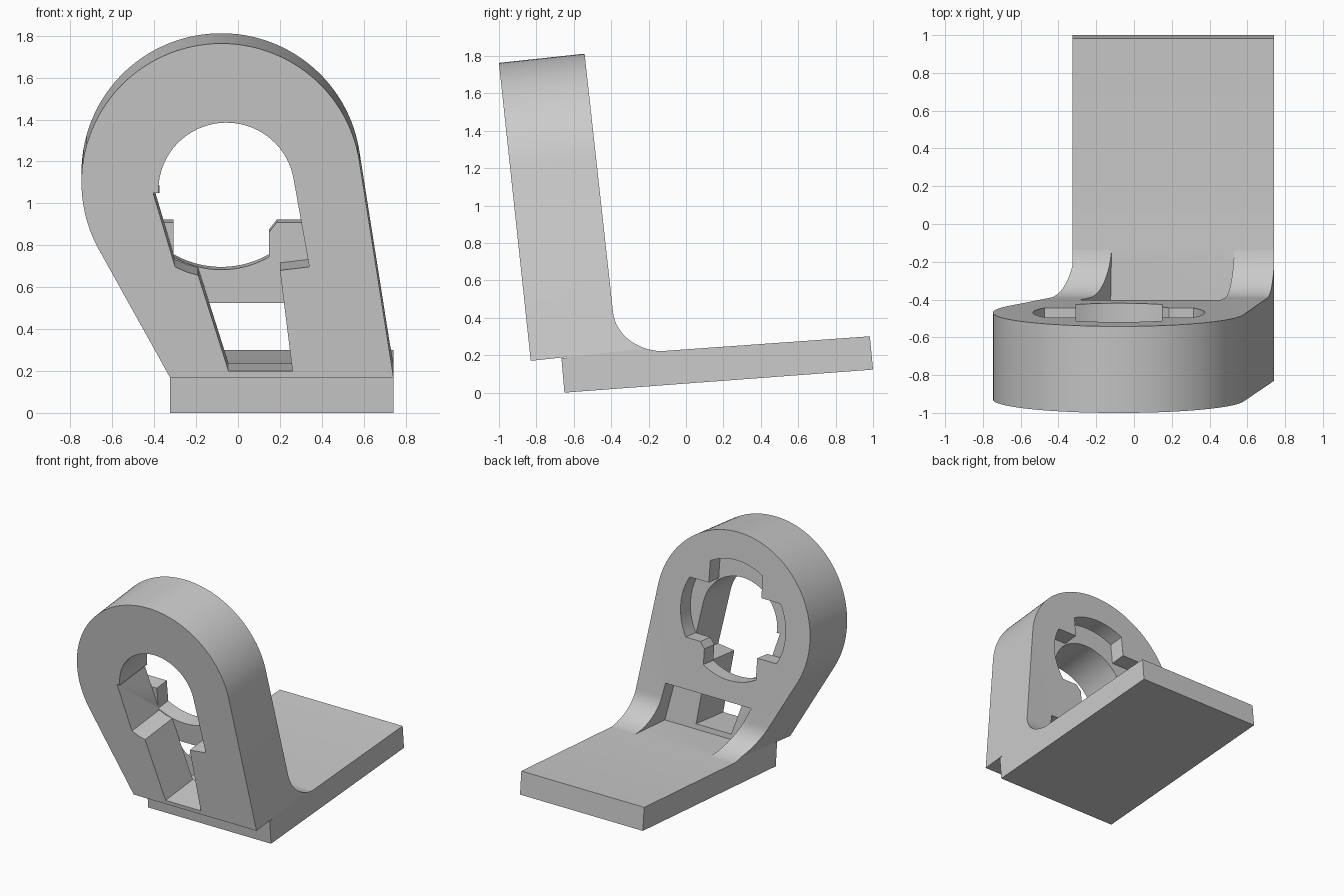
import bpy, bmesh, math
from mathutils import Matrix, Vector

if "Cube" in bpy.data.objects:
    bpy.data.objects.remove(bpy.data.objects["Cube"])

grey = bpy.data.materials.new("plain grey")
grey.use_nodes = True
grey.diffuse_color = (0.6, 0.6, 0.6, 1)
grey.node_tree.nodes["Principled BSDF"].inputs["Base Color"].default_value = (0.6, 0.6, 0.6, 1)

# Frame of the leaning upright: across, up the face, into the depth
lean = math.radians(6.1)
c, s = math.cos(lean), math.sin(lean)
UPRIGHT = Matrix(((1, 0, 0, 0), (0, -s, c, -0.83), (0, c, s, 0.17), (0, 0, 0, 1)))
# Frame of a side profile: y, z, extruded across x
SIDE = Matrix(((0, 0, 1, 0), (1, 0, 0, 0), (0, 1, 0, 0), (0, 0, 0, 1)))


def arc(cx, cy, r, a0, a1, n):
    steps = [math.radians(a0 + (a1 - a0) * i / n) for i in range(n + 1)]
    return [(cx + r * math.cos(a), cy + r * math.sin(a)) for a in steps]


def prism(name, outline, d0, d1, frame):
    bm = bmesh.new()
    face = bm.faces.new([bm.verts.new((u, v, d0)) for u, v in outline])
    ext = bmesh.ops.extrude_face_region(bm, geom=[face])
    moved = [g for g in ext["geom"] if isinstance(g, bmesh.types.BMVert)]
    bmesh.ops.translate(bm, verts=moved, vec=(0, 0, d1 - d0))
    bm.transform(frame)
    bmesh.ops.recalc_face_normals(bm, faces=bm.faces)
    mesh = bpy.data.meshes.new(name)
    bm.to_mesh(mesh)
    bm.free()
    mesh.materials.append(grey)
    obj = bpy.data.objects.new(name, mesh)
    bpy.context.collection.objects.link(obj)
    return obj


def combine(target, tool, operation):
    mod = target.modifiers.new(operation, "BOOLEAN")
    mod.operation, mod.object, mod.solver = operation, tool, "EXACT"
    bpy.context.view_layer.objects.active = target
    bpy.ops.object.modifier_apply(modifier=mod.name)
    bpy.data.objects.remove(tool)


# Upright: teardrop outline, trimmed by a side profile with the rear fillet
CX, CV, R = -0.08, 0.935, 0.667
outline = arc(CX, CV, R, 8.8, 208, 64)
outline += [(-0.325, 0), (-0.325, -0.2), (0.742, -0.2), (0.742, 0)]
bracket = prism("bracket", outline, -0.1, 1.2, UPRIGHT)

fillet_start, corner, fillet_end = Vector((-0.39, 0.43)), Vector((-0.365, 0.2)), Vector((-0.09, 0.222))
fillet = []
for i in range(17):
    t = i / 16
    w = 2 * t * (1 - t) * 0.72
    a, b = (1 - t) ** 2, t ** 2
    p = (fillet_start * a + corner * w + fillet_end * b) / (a + w + b)
    fillet.append((p.x, p.y))
top_front = UPRIGHT @ Vector((0, 1.8, 0))
top_back = UPRIGHT @ Vector((0, 1.8, 0.46))
side = [(top_front.y, top_front.z), (top_back.y, top_back.z)] + fillet
side += [(-0.09, 0.15), (-0.6, 0.1), (-0.64, 0.19), (-0.83, 0.17)]
combine(bracket, prism("side_trim", side, -1.2, 1.2, SIDE), "INTERSECT")

# Front keyhole opening, reaching back to the thin rear plate
PLATE = 0.34
keyhole = arc(-0.055, 0.897, 0.325, 10, 182, 36)
keyhole += [(-0.375, 0.885), (-0.405, 0.885), (-0.30, 0.53), (-0.245, 0.505), (-0.19, 0.49),
            (-0.045, 0.03), (0.26, 0.03), (0.20, 0.513), (0.34, 0.53)]
combine(bracket, prism("keyhole_cutter", keyhole, -0.2, PLATE, UPRIGHT), "DIFFERENCE")

# Rear round opening with four inward tabs, one of them chamfered
cross = []
for q in range(4):
    cross += arc(CX, CV, 0.455, 90 * q - 30, 90 * q + 30, 14)
    if q < 3:
        a = math.radians(90 * q + 45)
        h = 0.228 * math.sqrt(2)
        cross.append((CX + h * math.cos(a), CV + h * math.sin(a)))
    else:
        cross += [(CX + 0.228, CV - 0.275), (CX + 0.265, CV - 0.228)]
combine(bracket, prism("cross_cutter", cross, PLATE - 0.001, 0.7, UPRIGHT), "DIFFERENCE")

# Rear slot between the two fillet webs
slot = [(-0.285, 0.32), (0.46, 0.32), (0.53, -0.02), (0.53, -0.3), (-0.12, -0.3), (-0.12, -0.02)]
combine(bracket, prism("slot_cutter", slot, PLATE - 0.001, 1.3, UPRIGHT), "DIFFERENCE")

# Sloping base plate
base = [(-0.65, 0), (1.0, 0.123), (0.983, 0.301), (-0.666, 0.184)]
combine(bracket, prism("base_plate", base, -0.325, 0.742, SIDE), "UNION")

bpy.ops.object.select_all(action="DESELECT")
bracket.select_set(True)
bpy.context.view_layer.objects.active = bracket
bpy.ops.object.shade_smooth_by_angle(angle=math.radians(25))
